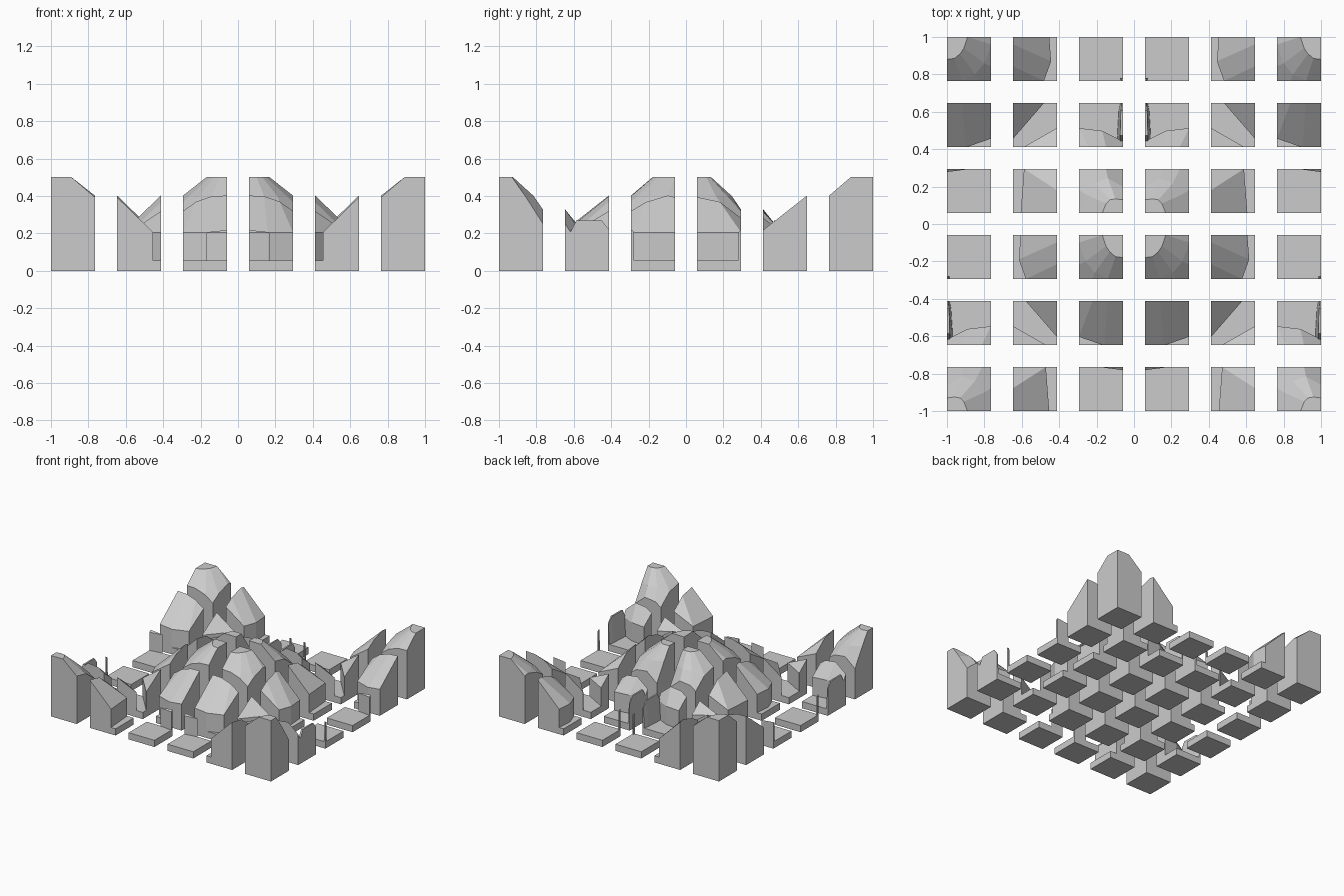
import bpy, bmesh
from mathutils import Vector

if "Cube" in bpy.data.objects:
    bpy.data.objects.remove(bpy.data.objects["Cube"])

T = 0.2345       # tile size
PITCH = 0.3531   # spacing between exploded tiles
BASE = 0.055     # slab thickness

# Half outlines (x >= 0) of the rock, from south to north
FOOT = [(0, -.485), (.1, -.472), (.235, -.425), (.40, -.235), (.438, -.13),
        (.41, .235), (.235, .335), (.11, .32), (0, .265)]
MID = [(0, -.237), (.08, -.232), (.15, -.2), (.2, -.14), (.237, -.04),
       (.2, .1), (.15, .16), (.08, .185), (0, .14)]
TOP = [(0, -.12), (.04, -.115), (.07, -.09), (.09, -.06), (.11, 0),
       (.09, .05), (.07, .07), (.04, .075), (0, .07)]


def mirrored(half):
    return half + [(-x, y) for x, y in reversed(half[1:-1])]


def loft(rings):
    bm = bmesh.new()
    vs = [[bm.verts.new(p) for p in r] for r in rings]
    n = len(vs[0])
    for a, b in zip(vs, vs[1:]):
        for k in range(n):
            bm.faces.new((a[k], a[(k + 1) % n], b[(k + 1) % n], b[k]))
    bm.faces.new(vs[0][::-1])
    bm.faces.new(vs[-1])
    bmesh.ops.recalc_face_normals(bm, faces=bm.faces)
    return bm


def mountain():
    levels = [(FOOT, BASE), (FOOT, .205), (MID, .40), (TOP, .50)]
    return loft([[(x, y, z) for x, y in mirrored(h)] for h, z in levels])


def spur():
    # Narrow ridge running out on the north side, ending in a post
    sections = [(.2, .03, .25), (.265, .03, .21), (.295, .03, .27),
                (.43, .022, .27), (.47, .013, .22), (.485, .012, .21)]
    return loft([[(-w, v, BASE), (w, v, BASE), (w * .5, v, h), (-w * .5, v, h)]
                 for v, w, h in sections])


def clip(bm, lo, hi):
    for axis in (0, 1):
        for val, sign in ((lo[axis], -1), (hi[axis], 1)):
            co, no = Vector((0, 0, 0)), Vector((0, 0, 0))
            co[axis], no[axis] = val, sign
            bmesh.ops.bisect_plane(bm, geom=bm.verts[:] + bm.edges[:] + bm.faces[:],
                                   dist=1e-5, plane_co=co, plane_no=no, clear_outer=True)
            if not bm.faces:
                return False
            rim = [e for e in bm.edges if e.is_boundary]
            if rim:
                bmesh.ops.holes_fill(bm, edges=rim, sides=0)
    return True


def to_mesh(bm, name):
    bmesh.ops.recalc_face_normals(bm, faces=bm.faces)
    me = bpy.data.meshes.new(name)
    bm.to_mesh(me)
    bm.free()
    return me


def add(name, me, loc):
    ob = bpy.data.objects.new(name, me)
    ob.location = loc
    bpy.context.collection.objects.link(ob)


# Cut the rock and spur once into tile sized pieces, each centred on its tile
pieces = {}
for i in range(-3, 3):
    for j in range(-3, 3):
        for name, make in (("rock_piece", mountain), ("spur_piece", spur)):
            bm = make()
            if clip(bm, (i * T, j * T), ((i + 1) * T, (j + 1) * T)):
                bmesh.ops.translate(bm, verts=bm.verts,
                                    vec=(-(i + .5) * T, -(j + .5) * T, 0))
                pieces.setdefault((i, j), []).append((name, to_mesh(bm, name)))
            else:
                bm.free()

# Ground slab shared by all tiles
bm = bmesh.new()
bmesh.ops.create_cube(bm, size=1)
for v in bm.verts:
    v.co = (v.co.x * T, v.co.y * T, (v.co.z + .5) * BASE)
slab = to_mesh(bm, "ground_tile")

# Exploded 6 x 6 layout: one whole mountain in the middle, a quarter in each corner
for i in range(-3, 3):
    for j in range(-3, 3):
        loc = ((i + .5) * PITCH, (j + .5) * PITCH, 0)
        add("ground_tile", slab, loc)
        for a, b in ((0, 0), (-3, -3), (-3, 3), (3, -3), (3, 3)):
            for name, me in pieces.get((i - a, j - b), []):
                add(name, me, loc)
